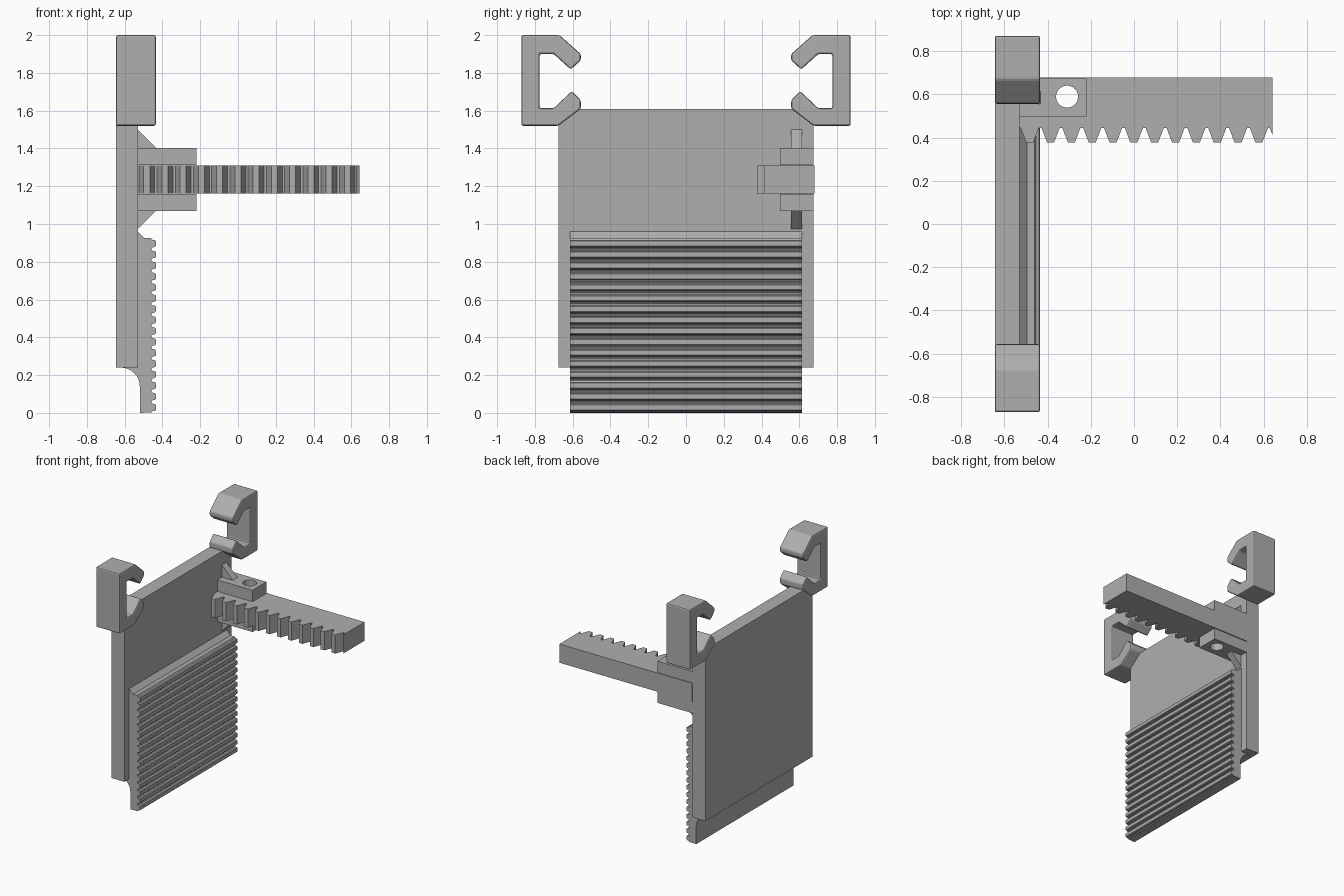
import bpy, bmesh, math
from mathutils import Vector

cube = bpy.data.objects.get("Cube")
if cube:
    bpy.data.objects.remove(cube, do_unlink=True)

grey = bpy.data.materials.new("matte grey")
grey.use_nodes = True
colour = (0.43, 0.43, 0.43, 1)
grey.diffuse_color = colour
grey.node_tree.nodes["Principled BSDF"].inputs["Base Color"].default_value = colour


def prism(name, profile, axis, low, high, bevel=0):
    """Extrude a 2D profile along x, y or z between two positions."""
    place = {"x": lambda a, b, c: (c, a, b),
             "y": lambda a, b, c: (a, c, b),
             "z": lambda a, b, c: (a, b, c)}[axis]
    bm = bmesh.new()
    face = bm.faces.new([bm.verts.new(place(a, b, low)) for a, b in profile])
    grown = bmesh.ops.extrude_face_region(bm, geom=[face])["geom"]
    moved = [v for v in grown if isinstance(v, bmesh.types.BMVert)]
    bmesh.ops.translate(bm, verts=moved, vec=Vector(place(0, 0, high - low)))
    bmesh.ops.recalc_face_normals(bm, faces=bm.faces)
    mesh = bpy.data.meshes.new(name)
    bm.to_mesh(mesh)
    bm.free()
    mesh.materials.append(grey)
    obj = bpy.data.objects.new(name, mesh)
    bpy.context.collection.objects.link(obj)
    if bevel:
        mod = obj.modifiers.new("soft edges", "BEVEL")
        mod.width = bevel
        mod.segments = 2
        mod.limit_method = "ANGLE"
    return obj


def rect(a0, a1, b0, b1):
    return [(a0, b0), (a1, b0), (a1, b1), (a0, b1)]


def drill(obj, cutter):
    mod = obj.modifiers.new("pin hole", "BOOLEAN")
    mod.operation = "DIFFERENCE"
    mod.object = cutter
    mod.solver = "EXACT"


# Back plate with clipped top corners
BACK, FACE, FRONT = -0.645, -0.53, -0.435
plate = [(-0.675, 0.24), (0.675, 0.24), (0.675, 1.52),
         (0.56, 1.61), (-0.56, 1.61), (-0.675, 1.52)]
prism("back_plate", plate, "x", BACK, FACE)

# Pair of C-shaped hooks
hook = [(0.675, 1.52), (0.872, 1.52), (0.872, 2.0), (0.67, 2.0),
        (0.557, 1.9), (0.557, 1.866), (0.61, 1.818), (0.7, 1.9),
        (0.775, 1.9), (0.775, 1.613), (0.7, 1.613), (0.605, 1.703),
        (0.557, 1.655), (0.557, 1.61)]
for side, name in ((1, "back_hook"), (-1, "front_hook")):
    prism(name, [(side * y, z) for y, z in hook], "x", BACK, FRONT, 0.01)

# Ribbed grip with a cove underneath the plate
top = 0.925
ribs = 16
pitch = top / ribs
grip = [(-0.52, 0)]
for i in range(ribs):
    base = i * pitch
    for x, f in ((-0.458, 0.04), (-0.453, 0.15), (-0.44, 0.19), (FRONT, 0.28),
                 (FRONT, 0.72), (-0.44, 0.81), (-0.453, 0.85), (-0.458, 0.96)):
        grip.append((x, base + f * pitch))
grip += [(-0.46, top), (-0.495, top), (FACE, 0.96), (-0.56, 0.96), (-0.62, 0.3)]
radius = 0.1
for i in range(9):
    angle = math.pi / 2 * (1 - i / 8)
    grip.append((-0.62 + radius * math.cos(angle), 0.14 + radius * math.sin(angle)))
prism("ribbed_grip", grip, "y", -0.615, 0.615)

# Pin hole cutter
circle = [(-0.31 + 0.051 * math.cos(math.tau * i / 32),
           0.59 + 0.051 * math.sin(math.tau * i / 32)) for i in range(32)]
cutter = prism("pin_hole_cutter", circle, "z", 1.0, 1.5)
cutter.hide_render = True
cutter.hide_viewport = True
cutter.display_type = "WIRE"

# Clevis lugs above and below the rack, each braced by a gusset
for name, low, high, inner, tip in (("upper", 1.312, 1.403, 1.4, 1.5),
                                    ("lower", 1.07, 1.16, 1.073, 0.973)):
    lug = prism(name + "_lug", rect(FACE - 0.01, -0.22, 0.497, 0.674), "z", low, high)
    drill(lug, cutter)
    prism(name + "_gusset", [(FACE - 0.005, inner), (-0.43, inner),
                             (FACE, tip), (FACE - 0.005, tip)], "y", 0.555, 0.613)

# Toothed rack arm
END, ROOT, CREST = 0.642, 0.445, 0.377
rack = [(END, 0.679), (FACE, 0.679), (FACE, ROOT)]
for i in range(12):
    x = -0.483 + i * 0.0965
    rack += [(x - 0.042, ROOT), (x - 0.016, CREST),
             (x + 0.016, CREST), (x + 0.042, ROOT)]
rack += [(0.628, ROOT), (END, 0.412)]
arm = prism("rack_arm", rack, "z", 1.162, 1.311)
drill(arm, cutter)
